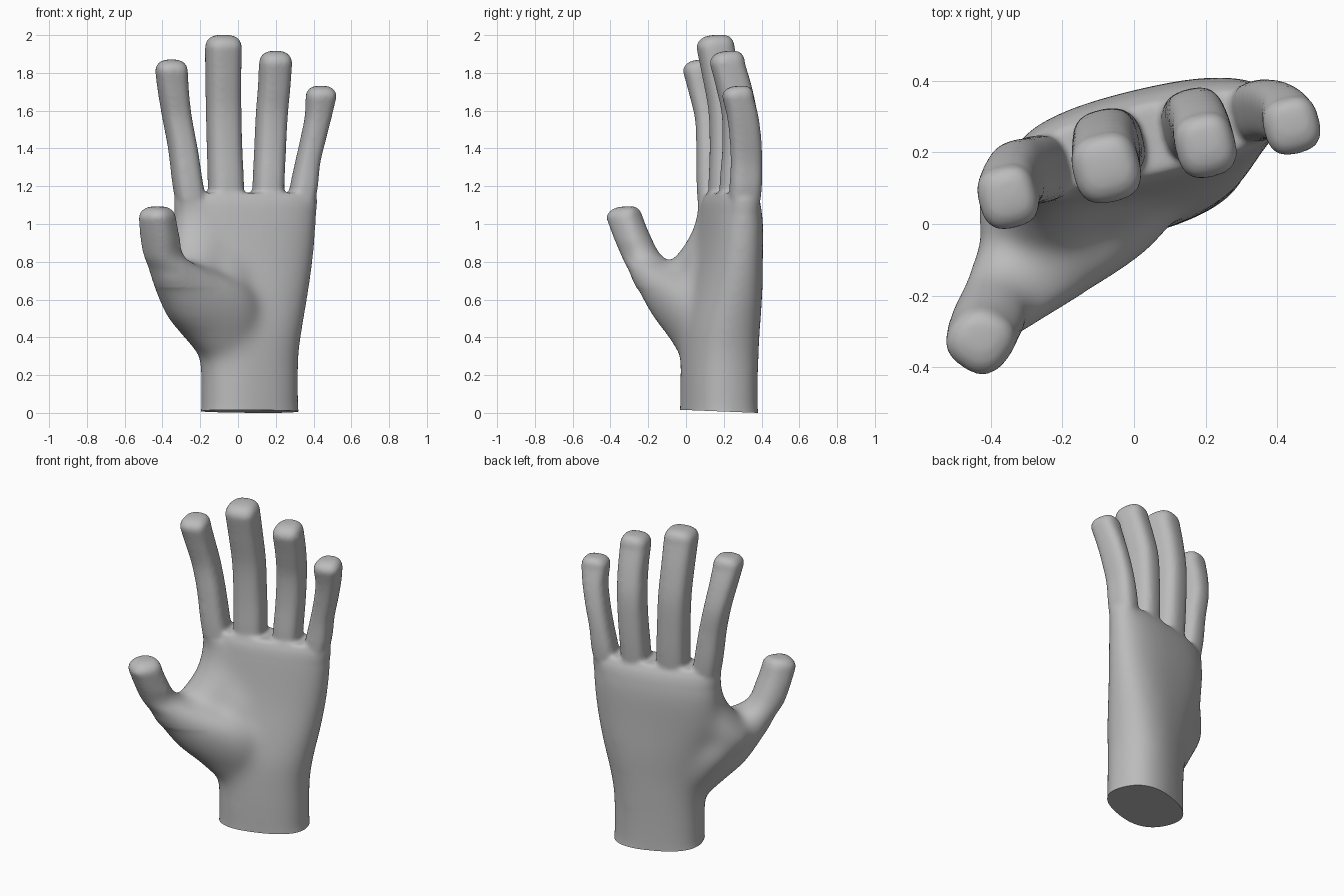
import bpy, bmesh, math

if "Cube" in bpy.data.objects:
    bpy.data.objects.remove(bpy.data.objects["Cube"])

bm = bmesh.new()


def ring(z, cx, cy, a, b, ang, n, count=40):
    """Horizontal rounded-box ring of vertices."""
    ca, sa = math.cos(math.radians(ang)), math.sin(math.radians(ang))
    out = []
    for i in range(count):
        t = 2 * math.pi * i / count
        c, s = math.cos(t), math.sin(t)
        u = a * math.copysign(abs(c) ** (2 / n), c)
        v = b * math.copysign(abs(s) ** (2 / n), s)
        out.append(bm.verts.new((cx + u * ca - v * sa, cy + u * sa + v * ca, z)))
    return out


def smooth_path(secs, steps=6):
    """Hermite interpolation of sections (z, cx, cy, a, b, angle) along z."""
    def slope(i, k):
        lo, hi = max(i - 1, 0), min(i + 1, len(secs) - 1)
        return (secs[hi][k] - secs[lo][k]) / (secs[hi][0] - secs[lo][0])
    out = []
    for i in range(len(secs) - 1):
        p, q = secs[i], secs[i + 1]
        dz = q[0] - p[0]
        for j in range(steps):
            t = j / steps
            h1, h2 = 2*t**3 - 3*t*t + 1, t**3 - 2*t*t + t
            h3, h4 = 3*t*t - 2*t**3, t**3 - t*t
            out.append([p[0] + dz * t] + [
                h1 * p[k] + h2 * dz * slope(i, k) + h3 * q[k] + h4 * dz * slope(i + 1, k)
                for k in range(1, 6)])
    return out + [list(secs[-1])]


def loft(secs, n=2.3, dome=0.0):
    """Closed tube through the sections, with an optional domed end."""
    path = smooth_path(secs)
    if dome:
        z, cx, cy, a, b, ang = path[-1]
        for k in range(1, 7):
            t = math.radians(k * 14)
            s = math.cos(t) ** 0.65
            path.append([z + dome * math.sin(t), cx, cy + .03 * (1 - s), a * s, b * s, ang])
    rings = [ring(*s, n) for s in path]
    for r0, r1 in zip(rings, rings[1:]):
        for i in range(len(r0)):
            j = (i + 1) % len(r0)
            bm.faces.new((r0[i], r0[j], r1[j], r1[i]))
    bm.faces.new(rings[0][::-1])
    bm.faces.new(rings[-1])


# wrist and palm
loft([(-0.10, .063, .175, .262, .186, 21),
      (0.15, .062, .175, .262, .186, 21),
      (0.30, .060, .178, .266, .186, 21),
      (0.45, .058, .184, .291, .184, 20),
      (0.60, .050, .200, .328, .174, 18),
      (0.80, .035, .220, .374, .154, 15),
      (1.00, .036, .238, .390, .140, 13),
      (1.10, .040, .238, .390, .125, 13),
      (1.165, .042, .235, .378, .095, 13)], n=2.5)

# thumb with the mound at its base
loft([(0.24, -.03, .14, .10, .10, 20),
      (0.30, -.06, .11, .14, .135, 20),
      (0.40, -.10, .07, .19, .154, 20),
      (0.50, -.13, .02, .255, .160, 25),
      (0.60, -.16, -.02, .28, .160, 30),
      (0.68, -.21, -.06, .27, .152, 35),
      (0.75, -.30, -.130, .19, .132, 42),
      (0.82, -.386, -.222, .112, .102, 50),
      (0.92, -.411, -.275, .099, .098, 55),
      (1.03, -.427, -.322, .094, .092, 55)], n=2.5, dome=.064)

# upper edge of the mound, blending into the palm
loft([(0.55, -.06, .08, .13, .10, 20),
      (0.70, -.07, .078, .15, .105, 20),
      (0.80, -.09, .105, .14, .105, 18),
      (0.90, -.12, .145, .12, .100, 15),
      (0.98, -.14, .175, .10, .095, 15)])

# flesh joining thumb, palm and index finger
loft([(0.34, -.06, .15, .10, .10, 22),
      (0.42, -.12, .13, .135, .13, 22),
      (0.50, -.165, .10, .155, .150, 22),
      (0.60, -.22, .063, .172, .166, 22),
      (0.70, -.275, .012, .165, .172, 20),
      (0.78, -.255, .060, .152, .155, 20),
      (0.90, -.205, .125, .150, .125, 15),
      (1.00, -.195, .162, .148, .112, 15),
      (1.10, -.20, .168, .135, .100, 15)])

# fingers: (z, x, y, half width, half depth)
index = [(0.96, -.22, .155, .080, .080), (1.20, -.264, .152, .077, .094),
         (1.40, -.292, .148, .074, .092), (1.56, -.322, .140, .074, .092),
         (1.70, -.342, .107, .078, .092), (1.81, -.352, .075, .083, .089)]
middle = [(0.96, -.06, .205, .085, .085), (1.20, -.064, .218, .092, .096),
          (1.40, -.071, .224, .090, .096), (1.60, -.076, .219, .090, .098),
          (1.78, -.078, .189, .091, .100), (1.935, -.077, .156, .094, .098)]
ring_finger = [(0.96, .155, .260, .078, .082), (1.20, .161, .273, .080, .094),
               (1.40, .170, .286, .080, .092), (1.58, .179, .283, .081, .092),
               (1.72, .191, .255, .082, .093), (1.85, .199, .219, .084, .091)]
little = [(0.88, .300, .290, .055, .070), (1.18, .346, .315, .070, .084),
          (1.32, .368, .320, .063, .083), (1.45, .398, .315, .064, .083),
          (1.57, .425, .300, .068, .082), (1.675, .440, .274, .079, .081)]
for finger, dome in ((index, .061), (middle, .067), (ring_finger, .067), (little, .057)):
    loft([s + (14,) for s in finger], n=2.8, dome=dome)

# fuse all the lofts into one skin
bmesh.ops.recalc_face_normals(bm, faces=bm.faces)
mesh = bpy.data.meshes.new("hand_parts")
bm.to_mesh(mesh)
bm.free()
hand = bpy.data.objects.new("hand", mesh)
bpy.context.collection.objects.link(hand)
remesh = hand.modifiers.new("fuse", 'REMESH')
remesh.mode = 'VOXEL'
remesh.voxel_size = 0.011
soften = hand.modifiers.new("soften", 'SMOOTH')
soften.factor = 0.5
soften.iterations = 10
bpy.context.view_layer.update()
skin = bpy.data.meshes.new_from_object(
    hand.evaluated_get(bpy.context.evaluated_depsgraph_get()))
hand.modifiers.clear()

# soften the palm and thumb root further, fading out towards thumb and fingers
cut = bmesh.new()
cut.from_mesh(skin)
for i in range(90):
    top = 1.13 - 0.0008 * i
    front = -0.28 + 0.0014 * i
    body = [v for v in cut.verts if 0 < v.co.z < top
            and not (v.co.y < front and v.co.z > 0.66)]
    bmesh.ops.smooth_vert(cut, verts=body, factor=0.5,
                          use_axis_x=True, use_axis_y=True, use_axis_z=True)

# cut the wrist off clean and cap it
bmesh.ops.bisect_plane(cut, geom=cut.verts[:] + cut.edges[:] + cut.faces[:],
                       plane_co=(0, .38, 0), plane_no=(0, -.04, -1), clear_outer=True)
bmesh.ops.holes_fill(cut, edges=[e for e in cut.edges if e.is_boundary], sides=0)
bmesh.ops.recalc_face_normals(cut, faces=cut.faces)
cut.to_mesh(skin)
cut.free()
hand.data = skin
skin.name = "hand"

# one plain grey
grey = bpy.data.materials.new("plain grey")
grey.diffuse_color = (0.5, 0.5, 0.5, 1)
grey.use_nodes = True
grey.node_tree.nodes["Principled BSDF"].inputs["Base Color"].default_value = grey.diffuse_color
skin.materials.clear()
skin.materials.append(grey)

bpy.context.view_layer.objects.active = hand
hand.select_set(True)
bpy.ops.object.shade_smooth_by_angle(angle=math.radians(40))
